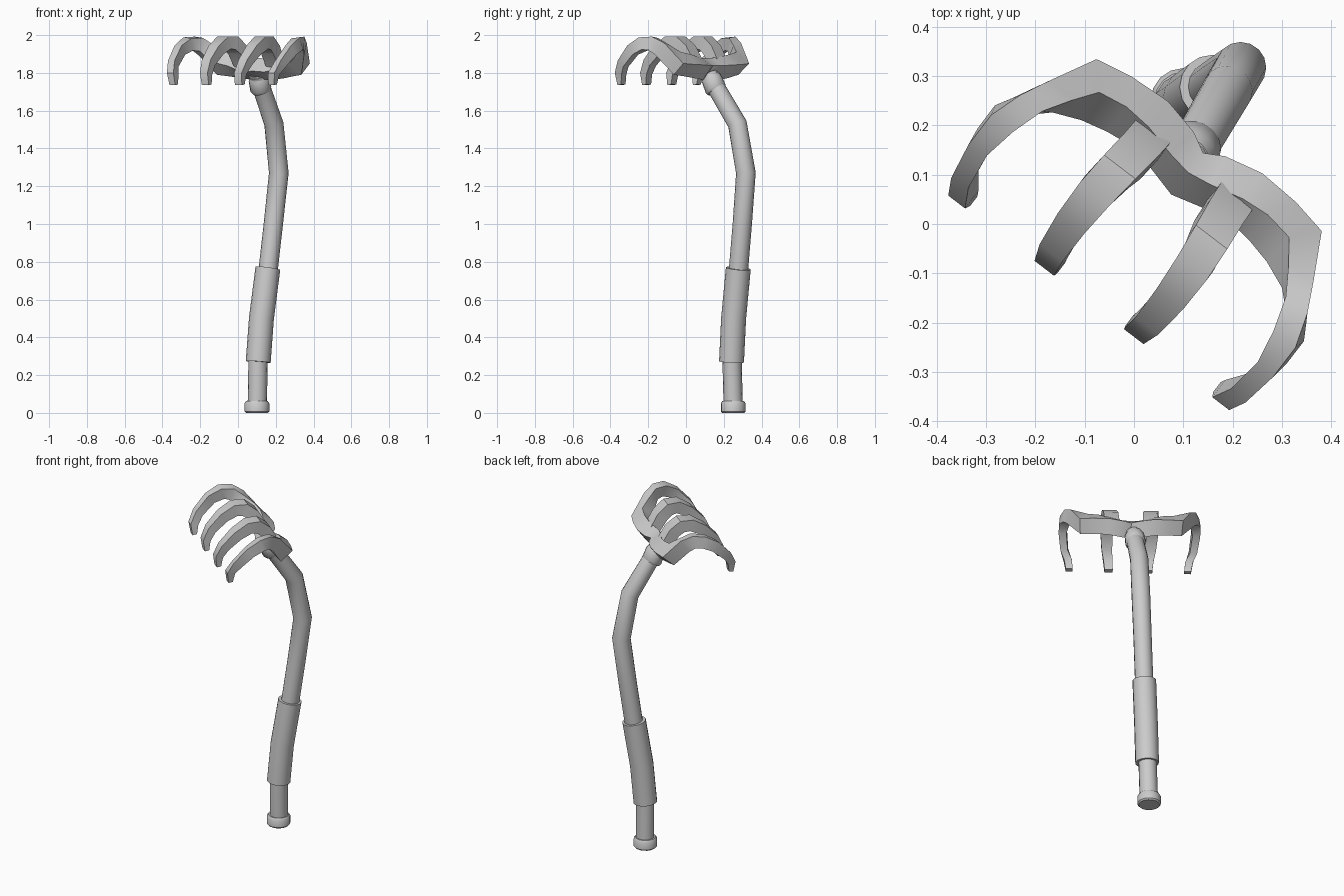
import bpy, bmesh
from math import cos, sin, tau
from mathutils import Vector as V

if "Cube" in bpy.data.objects:
    bpy.data.objects.remove(bpy.data.objects["Cube"])

ORIGIN = V((0.134, 0.136, 0))
SIDE = V((0.795, -0.607, 0))      # across the head
FWD = V((-0.607, -0.795, 0))      # direction the tines reach


def world(s, t, z):
    return ORIGIN + SIDE * s + FWD * t + V((0, 0, z))


def skin(name, rings, angle):
    """Join equal-length rings of points into one closed solid."""
    bm = bmesh.new()
    rows = [[bm.verts.new(p) for p in r] for r in rings]
    n = len(rows[0])
    for a, b in zip(rows, rows[1:]):
        for i in range(n):
            bm.faces.new((a[i], a[(i + 1) % n], b[(i + 1) % n], b[i]))
    bm.faces.new(rows[0])
    bm.faces.new(rows[-1])
    bmesh.ops.recalc_face_normals(bm, faces=bm.faces)
    me = bpy.data.meshes.new(name)
    bm.to_mesh(me)
    bm.free()
    ob = bpy.data.objects.new(name, me)
    bpy.context.collection.objects.link(ob)
    bpy.ops.object.select_all(action='DESELECT')
    ob.select_set(True)
    bpy.context.view_layer.objects.active = ob
    bpy.ops.object.shade_smooth_by_angle(angle=angle)
    return ob


def tube(name, path, radii, sides=16):
    pts = [V(p) for p in path]
    rings = []
    for i, p in enumerate(pts):
        t = V((0, 0, 0))
        if i > 0:
            t += (p - pts[i - 1]).normalized()
        if i < len(pts) - 1:
            t += (pts[i + 1] - p).normalized()
        t.normalize()
        a = (V((1, 0, 0)) - t * t.x).normalized()
        b = t.cross(a)
        rings.append([p + (a * cos(tau * k / sides) + b * sin(tau * k / sides)) * radii[i]
                      for k in range(sides)])
    return skin(name, rings, 0.7)


def blade_rings(outer, inner, thick):
    """Rectangular sections hung below a pair of top rails."""
    o = [world(*p) for p in outer]
    c = [world(*p) for p in inner]
    mid = [(a + b) / 2 for a, b in zip(o, c)]
    rings = []
    for i in range(len(o)):
        tan = mid[min(i + 1, len(mid) - 1)] - mid[max(i - 1, 0)]
        n = (o[i] - c[i]).cross(tan).normalized() * thick[i]
        rings.append([o[i], c[i], c[i] + n, o[i] + n])
    return rings


def flip(rail):
    return [(-s, t, z) for s, t, z in reversed(rail)]


# Bent wooden shaft
tube("shaft", [(.102, .25, .03), (.106, .244, .27), (.127, .252, .5), (.16, .278, .76),
               (.187, .298, 1.0), (.216, .317, 1.27), (.19, .272, 1.53), (.122, .155, 1.73),
               (.104, .122, 1.79)],
     [.051, .051, .051, .051, .051, .052, .051, .048, .047])

# Grip sleeve
tube("grip_sleeve", [(.107, .241, .27), (.124, .252, .5), (.158, .277, .765)], [.066] * 3)

# Butt cap
tube("butt_cap", [(.1, .25, 0), (.1, .25, .008), (.1, .25, .05), (.1, .25, .062)],
     [.058, .066, .066, .058])

# Collar under the head
tube("collar", [(.124, .162, 1.705), (.121, .157, 1.715), (.111, .138, 1.765), (.107, .131, 1.79)],
     [.05, .057, .055, .045])

# Curved head bar that runs into the two outer tines
back = [(0, -.01, 1.84), (.04, -.032, 1.838), (.12, -.05, 1.842), (.21, -.045, 1.845),
        (.287, -.03, 1.85), (.335, .06, 1.958), (.365, .12, 1.992), (.388, .19, 1.988),
        (.388, .266, 1.945), (.375, .34, 1.865), (.358, .372, 1.80), (.348, .362, 1.735)]
front = [(0, .04, 1.88), (.05, .032, 1.88), (.12, .015, 1.89), (.18, .01, 1.9),
         (.242, .02, 1.91), (.275, .065, 1.945), (.31, .12, 1.985), (.332, .19, 1.983),
         (.345, .26, 1.945), (.335, .335, 1.865), (.315, .372, 1.80), (.31, .362, 1.735)]
depth = [.09, .09, .09, .09, .09, .08, .073, .068, .062, .052, .045, .025]
skin("head_bar", blade_rings(flip(back)[:-1] + back, flip(front)[:-1] + front,
                             depth[::-1][:-1] + depth), 0.6)

# Two inner tines: centre side offset, reach, height, half width, depth
tine = [(.106, 0, 1.85, .042, .06), (.11, .055, 1.945, .041, .07), (.117, .115, 1.992, .04, .073),
        (.124, .19, 1.992, .038, .068), (.126, .266, 1.945, .034, .06), (.122, .338, 1.87, .029, .05),
        (.114, .371, 1.80, .025, .043), (.11, .362, 1.735, .023, .025)]
for name, m in (("inner_tine_right", 1), ("inner_tine_left", -1)):
    hi = [(m * s + w, t, z) for s, t, z, w, d in tine]
    lo = [(m * s - w, t, z) for s, t, z, w, d in tine]
    skin(name, blade_rings(hi, lo, [p[4] for p in tine]), 0.6)
